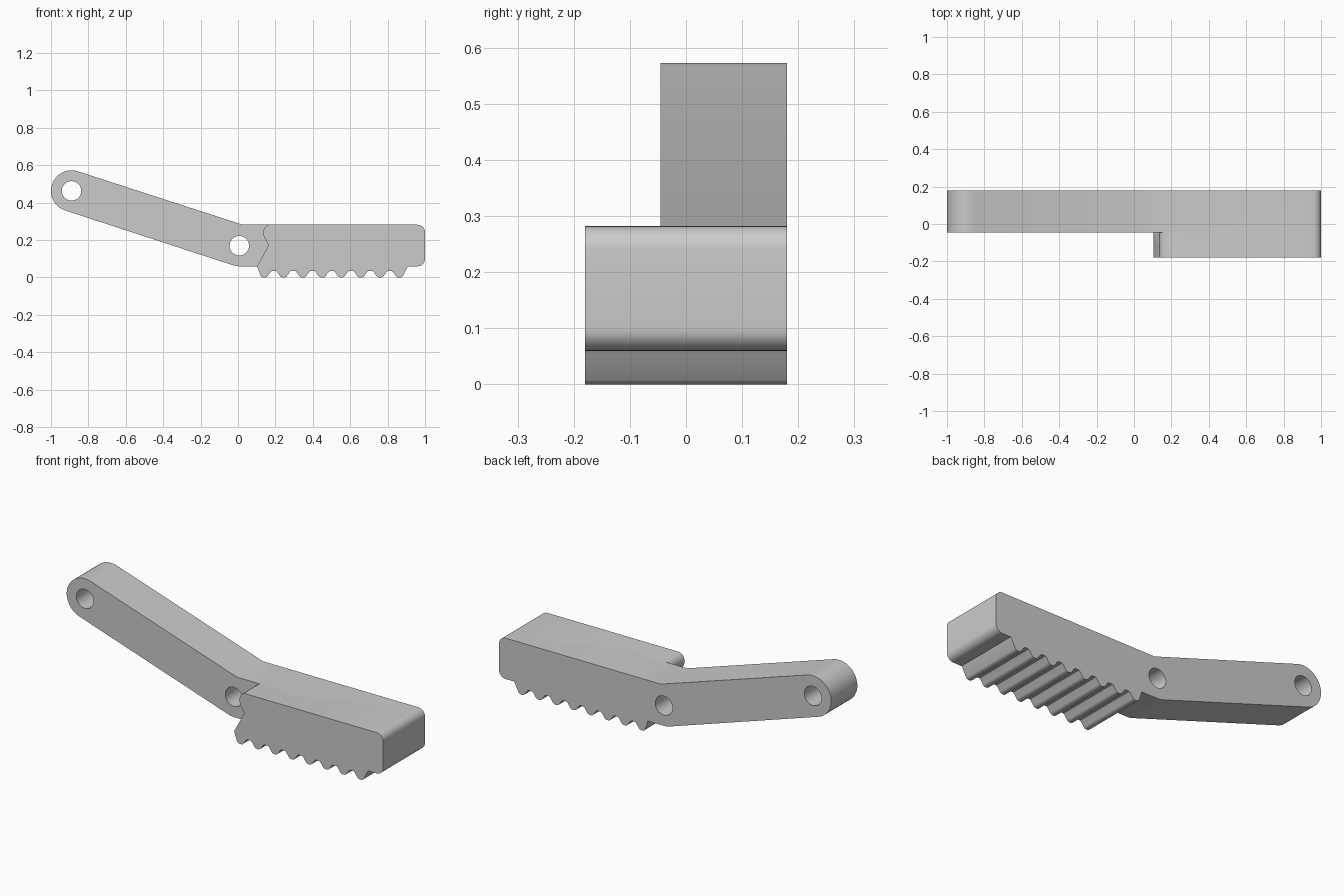
import bpy, bmesh, math

if "Cube" in bpy.data.objects:
    bpy.data.objects.remove(bpy.data.objects["Cube"])

grey = bpy.data.materials.new("light grey")
grey.diffuse_color = (0.6, 0.6, 0.6, 1)
grey.use_nodes = True
grey.node_tree.nodes["Principled BSDF"].inputs["Base Color"].default_value = grey.diffuse_color


def arc(cx, cz, r, a0, a1, n):
    """Points on an arc, angles in degrees."""
    return [(cx + r * math.cos(math.radians(a0 + (a1 - a0) * i / n)),
             cz + r * math.sin(math.radians(a0 + (a1 - a0) * i / n)))
            for i in range(n + 1)]


def plate(name, loops, y0, y1):
    """Extrude an x-z outline (further loops are holes) from y0 to y1."""
    cu = bpy.data.curves.new(name, 'CURVE')
    cu.dimensions = '2D'
    cu.fill_mode = 'BOTH'
    cu.extrude = (y1 - y0) / 2
    for pts in loops:
        sp = cu.splines.new('POLY')
        sp.points.add(len(pts) - 1)
        for p, (x, z) in zip(sp.points, pts):
            p.co = (x, z, 0, 1)
        sp.use_cyclic_u = True
    ob = bpy.data.objects.new(name, cu)
    bpy.context.collection.objects.link(ob)
    bpy.ops.object.select_all(action='DESELECT')
    ob.select_set(True)
    bpy.context.view_layer.objects.active = ob
    bpy.ops.object.convert(target='MESH')
    ob = bpy.context.view_layer.objects.active
    bm = bmesh.new()
    bm.from_mesh(ob.data)
    for v in bm.verts:                      # stand the outline upright
        x, z, d = v.co
        v.co = (x, (y0 + y1) / 2 - d, z)
    bmesh.ops.remove_doubles(bm, verts=bm.verts, dist=0.0001)
    bmesh.ops.recalc_face_normals(bm, faces=bm.faces)
    bm.to_mesh(ob.data)
    bm.free()
    ob.data.materials.clear()
    ob.data.materials.append(grey)
    return ob


TOP, BOTTOM, BACK = 0.282, 0.06, 0.18

# Jaw outline: notched nose, row of eight teeth, rounded end
pitch, first = 0.1033, 0.14
half = [(0.051, 0.035), (0.041, 0.035), (0.034, 0.030),
        (0.019, 0.008), (0.012, 0.002), (0.004, 0.0)]
tooth = [(-x, z) for x, z in half] + half[::-1]
jaw_pts = [(0.163, TOP), (0.150, 0.275), (0.139, 0.262), (0.134, 0.243),
           (0.138, 0.220), (0.163, 0.172), (0.104, 0.063), (0.105, 0.052)]
for i in range(8):
    pts = tooth
    if i == 0:
        pts = pts[3:]
    if i == 7:
        pts = pts[:-3]
    elif i < 7:
        pts = pts[:-1]
    jaw_pts += [(first + i * pitch + x, z) for x, z in pts]
jaw_pts += [(0.905, 0.053), (0.910, BOTTOM)]
jaw_pts += arc(0.96, BOTTOM + 0.04, 0.04, -90, 0, 8)
jaw_pts += arc(0.96, TOP - 0.04, 0.04, 0, 90, 8)
jaw = plate("toothed_jaw", [jaw_pts], -0.18, BACK)

# Arm outline: round end, straight bar, bend at the pivot, tail inside the jaw
end, pivot, r = (-0.89, 0.463), (0.007, 0.17), 0.11
tilt = math.degrees(math.atan2(pivot[1] - end[1], pivot[0] - end[0]))
arm_pts = arc(*end, r, 90 + tilt, 270 + tilt, 32)
arm_pts += arc(*pivot, r, 270 + tilt, 270, 5)
arm_pts += [(0.4, BOTTOM), (0.4, TOP), (0.025, TOP)]
holes = [arc(*c, 0.052, 0, 351, 39) for c in (end, pivot)]
arm = plate("pivot_arm", [arm_pts] + holes, -0.045, BACK)

# Merge the jaw into the arm so the back is one flush face
mod = arm.modifiers.new("join jaw", 'BOOLEAN')
mod.operation = 'UNION'
mod.solver = 'EXACT'
mod.object = jaw
bpy.ops.object.select_all(action='DESELECT')
arm.select_set(True)
bpy.context.view_layer.objects.active = arm
bpy.ops.object.modifier_apply(modifier=mod.name)
bpy.data.objects.remove(jaw)
arm.name = "toothed_lever"
bpy.ops.object.shade_smooth_by_angle(angle=math.radians(35))
